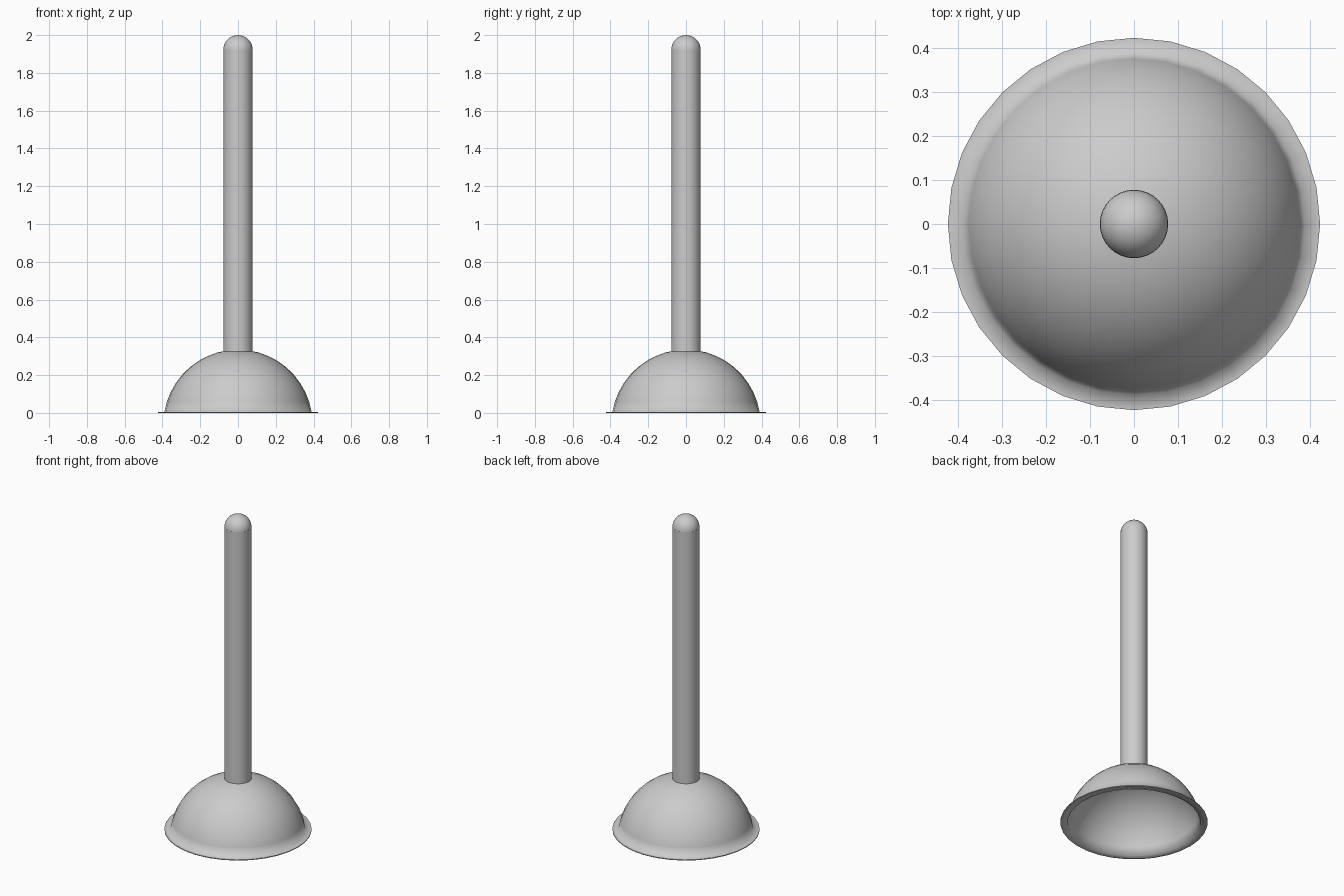
import bpy, bmesh, math

if "Cube" in bpy.data.objects:
    bpy.data.objects.remove(bpy.data.objects["Cube"])


def lathe(name, profile, sides=32):
    """Revolve a list of (radius, z) points around the z axis."""
    bm = bmesh.new()
    verts = [bm.verts.new((r, 0, z)) for r, z in profile]
    edges = [bm.edges.new(pair) for pair in zip(verts, verts[1:])]
    bmesh.ops.spin(bm, geom=verts + edges, axis=(0, 0, 1), cent=(0, 0, 0),
                   angle=math.tau, steps=sides, use_duplicate=False)
    bmesh.ops.remove_doubles(bm, verts=bm.verts, dist=0.0005)
    bmesh.ops.recalc_face_normals(bm, faces=bm.faces)
    mesh = bpy.data.meshes.new(name)
    bm.to_mesh(mesh)
    bm.free()
    obj = bpy.data.objects.new(name, mesh)
    bpy.context.collection.objects.link(obj)
    return obj


def smooth(obj, angle):
    bpy.ops.object.select_all(action='DESELECT')
    obj.select_set(True)
    bpy.context.view_layer.objects.active = obj
    bpy.ops.object.shade_smooth_by_angle(angle=math.radians(angle))


def arc(radius, centre_z, start, steps):
    """Quarter-like arc from a start angle up to the pole."""
    angles = [start + (math.pi / 2 - start) * i / steps for i in range(steps + 1)]
    return [(radius * math.cos(a), centre_z + radius * math.sin(a)) for a in angles]


# Hollow rubber cup: a sphere cut above its equator, with a thin flared lip
drop, radius = 0.06, 0.395
dome = arc(radius, -drop, math.asin((drop + 0.006) / radius), 10)
inner = arc(radius - 0.008, -drop, math.asin(drop / (radius - 0.008)), 10)
cup = lathe("rubber_cup", inner[::-1] + [(0.424, 0.0), (0.424, 0.005)] + dome)
smooth(cup, 80)

# Straight wooden handle seated on top of the cup
handle = lathe("handle", [(0, 0.315), (0.078, 0.315), (0.078, 1.925), (0, 1.925)])
smooth(handle, 40)

# Rounded end of the handle
smooth(lathe("handle_end", arc(0.078, 1.922, 0, 8)), 60)
